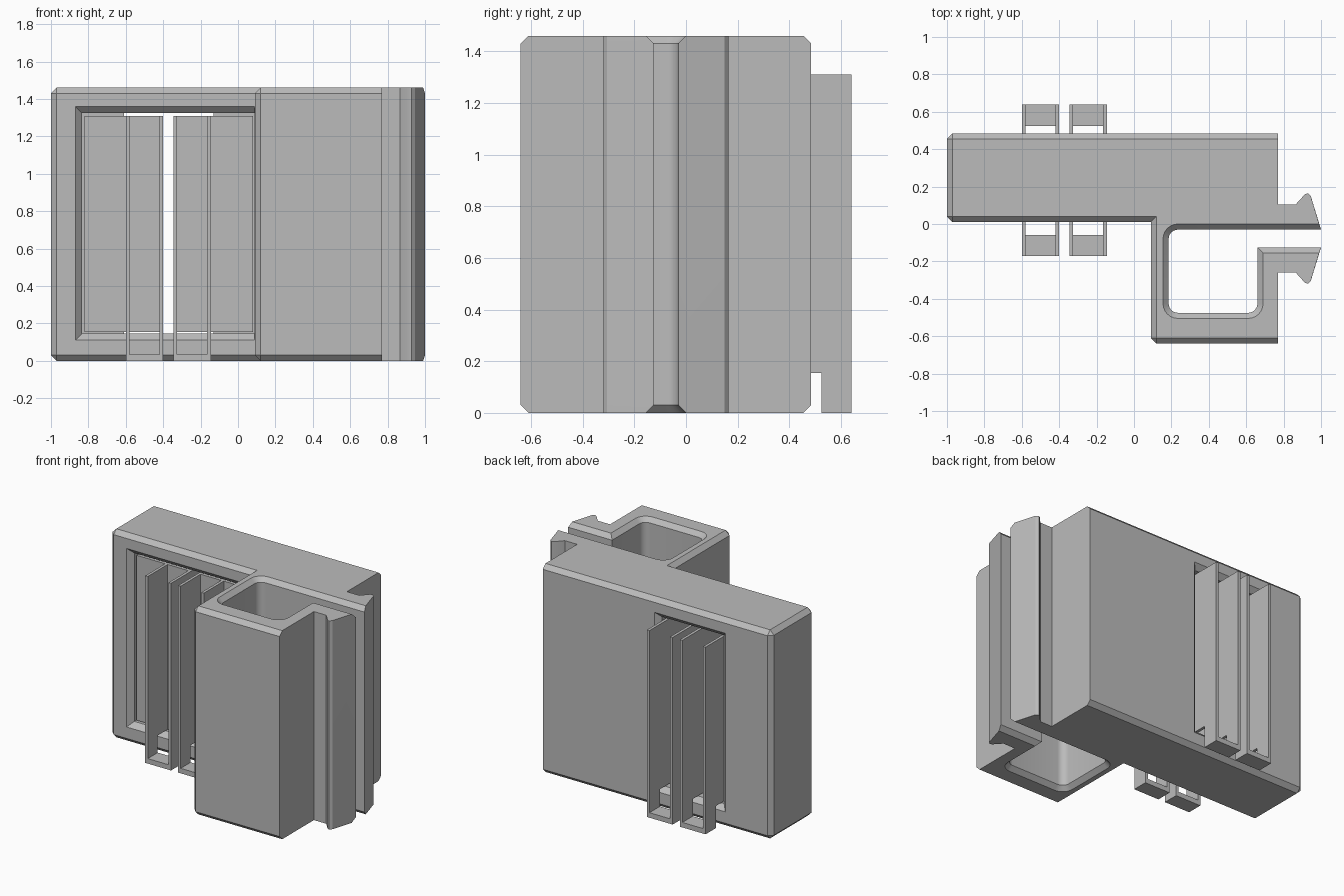
import bpy, bmesh, math

cube = bpy.data.objects.get("Cube")
if cube:
    bpy.data.objects.remove(cube, do_unlink=True)

grey = bpy.data.materials.new("plain_grey")
grey.use_nodes = True
GREY = (0.5, 0.5, 0.5, 1)
grey.diffuse_color = GREY
grey.node_tree.nodes["Principled BSDF"].inputs["Base Color"].default_value = GREY

H, C = 1.46, 0.03          # height and chamfer size
BASE, TOP = 0.155, 1.31    # insert span


def finish(name, bm):
    bmesh.ops.remove_doubles(bm, verts=bm.verts, dist=1e-5)
    bmesh.ops.recalc_face_normals(bm, faces=bm.faces)
    mesh = bpy.data.meshes.new(name)
    bm.to_mesh(mesh)
    bm.free()
    mesh.materials.append(grey)
    ob = bpy.data.objects.new(name, mesh)
    bpy.context.collection.objects.link(ob)
    return ob


def loft(bm, rings):
    """Skin a stack of equal-length rings and cap both ends."""
    loops = [[bm.verts.new(p) for p in ring] for ring in rings]
    for a, b in zip(loops, loops[1:]):
        for i in range(len(a)):
            j = (i + 1) % len(a)
            bm.faces.new((a[i], a[j], b[j], b[i]))
    bm.faces.new(loops[0][::-1])
    bm.faces.new(loops[-1])


def box(bm, x, y, z):
    loft(bm, [[(x[0], y[0], h), (x[1], y[0], h), (x[1], y[1], h), (x[0], y[1], h)] for h in z])


def fillet(cx, cy, start, r=0.05, steps=6):
    """Clockwise rounded cavity corner, paired with its wider chamfered copy."""
    out = []
    for i in range(steps + 1):
        a = math.radians(start - 90 * i / steps)
        c, s = math.cos(a), math.sin(a)
        out.append((cx + r * c, cy + r * s, cx + (r + C) * c, cy + (r + C) * s))
    return out


def same(*pts):
    return [(x, y, x, y) for x, y in pts]


# Body outline: wall point, then the matching point on the top and bottom caps
barb = [(.77, .105), (.865, .105), (.913, .158), (.928, .165), (.945, .15)]
low_barb = [(x, -.155 - y) for x, y in barb]
outline = [(-1, .455, -.97, .455), (-1, .04, -.97, .04), (-.97, .01, -.97, .04),
           (.09, .01, .12, .04), (.09, -.61, .12, -.61), (.12, -.64, .12, -.61),
           (.77, -.64, .77, -.61)]
outline += same(*low_barb)
outline += [(1, -.125, .99, -.155), (.66, -.125, .69, -.155)]
outline += fillet(.61, -.425, 0) + fillet(.235, -.425, -90) + fillet(.235, -.08, 180)
outline += [(1, -.03, .99, 0)]
outline += same(*barb[::-1])
outline += [(.77, .485, .77, .455), (-.97, .485, -.97, .455)]

bm = bmesh.new()
wall = [(p[0], p[1]) for p in outline]
cap = [(p[2], p[3]) for p in outline]
loft(bm, [[(x, y, z) for x, y in ring]
          for ring, z in ((cap, 0), (wall, C), (wall, H - C), (cap, H))])
body = finish("clip_body", bm)


# Window cutters: wide pocket from the front, narrow slot through the back
def cutter(name, sections):
    bm = bmesh.new()
    loft(bm, [[(x0, y, z0), (x1, y, z0), (x1, y, z1), (x0, y, z1)]
              for y, x0, x1, z0, z1 in sections])
    ob = finish(name, bm)
    ob.hide_render = True
    return ob


cutters = [
    cutter("pocket_cutter", [(0, -.88, .088, .1, 1.37), (.045, -.835, .088, .145, 1.325),
                             (.24, -.835, .088, .145, 1.325)]),
    cutter("slot_cutter", [(.2, -.61, -.13, .145, 1.325), (.45, -.61, -.13, .145, 1.325),
                           (.495, -.655, -.085, .1, 1.37)]),
]
bpy.context.view_layer.objects.active = body
for c in cutters:
    mod = body.modifiers.new(c.name, 'BOOLEAN')
    mod.operation, mod.solver, mod.object = 'DIFFERENCE', 'EXACT', c
    bpy.ops.object.modifier_apply(modifier=mod.name)
    bpy.data.objects.remove(c, do_unlink=True)

bpy.ops.object.select_all(action='DESELECT')
body.select_set(True)
bpy.ops.object.shade_smooth_by_angle(angle=math.radians(30))

# Sliding inserts: two finned channels, each with one retaining flange
T = .02
FRONT, BACK = (-.17, -.06), (.525, .64)
fin = [(FRONT[0], 0), (FRONT[1], 0), (FRONT[1], BASE), (BACK[0], BASE),
       (BACK[0], 0), (BACK[1], 0), (BACK[1], TOP), (FRONT[0], TOP)]


def insert(name, x0, x1, flange):
    bm = bmesh.new()
    for x in (x0, x1 - T):
        loft(bm, [[(px, y, z) for y, z in fin] for px in (x, x + T)])
    box(bm, (x0 + T, x1 - T), (.05, .2), (BASE, TOP))          # web
    box(bm, flange, (.05, .2), (BASE, TOP))                    # flange
    for foot in (FRONT, BACK):
        box(bm, (x0 + T, x1 - T), foot, (0, .035))             # foot plates
    return finish(name, bm)


insert("right_insert", -.6, -.4, (-.82, -.6))
insert("left_insert", -.345, -.145, (-.145, .08))
